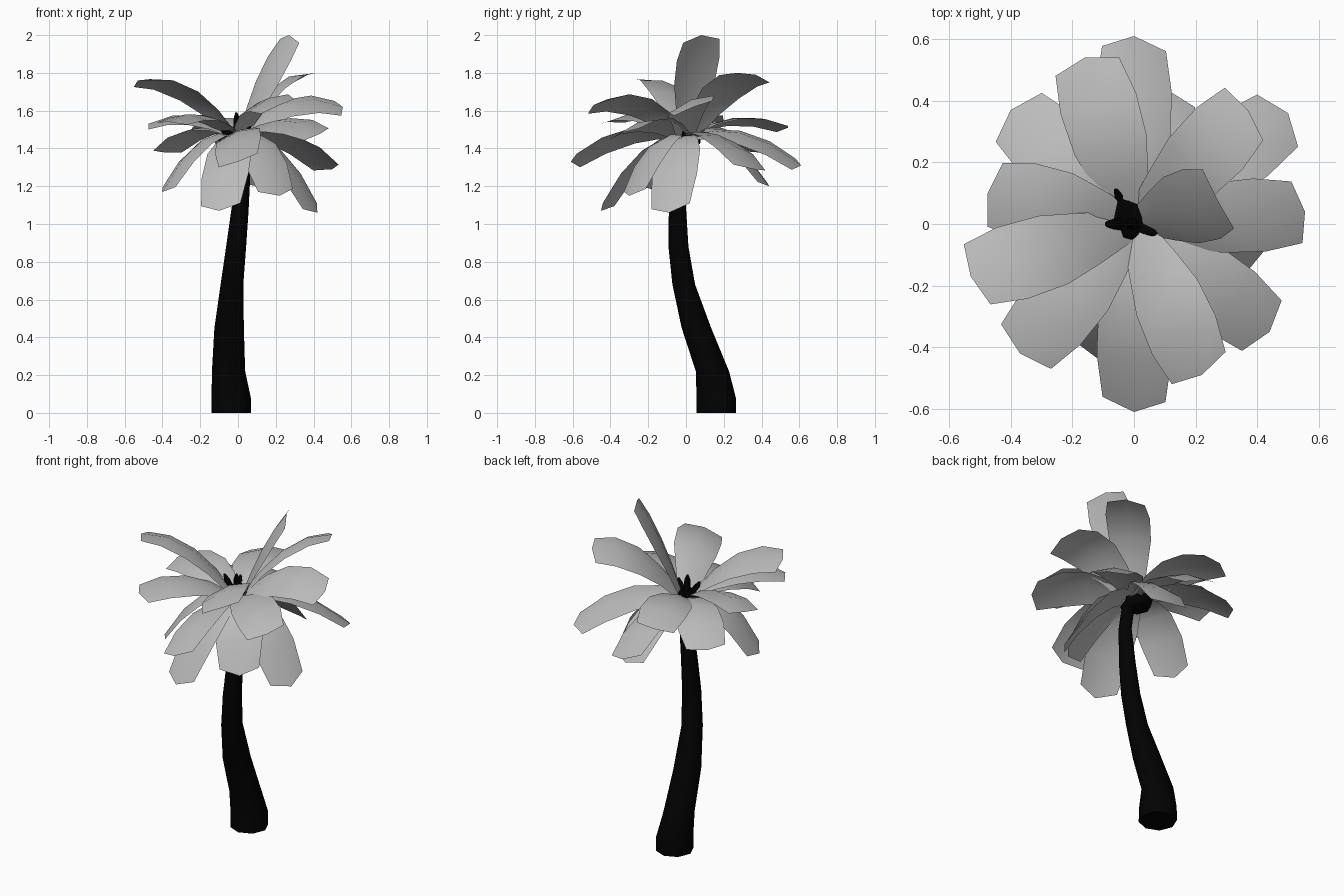
import bpy, bmesh, math
from mathutils import Vector

if "Cube" in bpy.data.objects:
    bpy.data.objects.remove(bpy.data.objects["Cube"])


def material(name, value):
    m = bpy.data.materials.new(name)
    m.use_nodes = True
    col = (value, value, value, 1)
    m.diffuse_color = col
    m.node_tree.nodes["Principled BSDF"].inputs["Base Color"].default_value = col
    return m


LEAF = material("pale grey leaf", 0.5)
BARK = material("black bark", 0.0005)


def add_object(name, bm, mat, angle=60):
    me = bpy.data.meshes.new(name)
    bm.to_mesh(me)
    bm.free()
    me.materials.append(mat)
    ob = bpy.data.objects.new(name, me)
    bpy.context.collection.objects.link(ob)
    bpy.ops.object.select_all(action="DESELECT")
    ob.select_set(True)
    bpy.context.view_layer.objects.active = ob
    bpy.ops.object.shade_smooth_by_angle(angle=math.radians(angle))
    return ob


def tube(name, stations, mat, sides=8):
    """Loft capped rings; each station is x, y, z, radius."""
    bm = bmesh.new()
    rings = []
    for x, y, z, r in stations:
        turns = [math.tau * i / sides for i in range(sides)]
        rings.append([bm.verts.new((x + r * math.cos(a), y + r * math.sin(a), z)) for a in turns])
    for a, b in zip(rings, rings[1:]):
        for i in range(sides):
            j = (i + 1) % sides
            bm.faces.new((a[i], a[j], b[j], b[i]))
    bm.faces.new(rings[0][::-1])
    bm.faces.new(rings[-1])
    return add_object(name, bm, mat)


def frond(name, tip, roll, lift, width=0.125):
    """Arched leaf blade with a shallow ridge, tilted about its own length."""
    tip = Vector(tip)
    flat = Vector((tip.x, tip.y, 0)).normalized()
    start = Vector((0, 0, 1.47)) + flat * 0.02
    bend = (start + tip) / 2 + Vector((0, 0, lift))
    across = Vector((flat.y, -flat.x, 0))
    normal = across.cross((tip - start).normalized())
    side = across * math.cos(roll) + normal * math.sin(roll)

    def along(s):
        return start * (1 - s) ** 2 + bend * (2 * s * (1 - s)) + tip * s * s

    bm = bmesh.new()
    rows = []
    for t, w in ((0, 0.42), (0.22, 0.72), (0.45, 0.98), (0.72, 1.03), (1, 0.87)):
        edge = along(t - 0.06 * t ** 6) - normal * 0.025 * w
        rows.append([bm.verts.new(p) for p in
                     (edge - side * width * w, along(t), edge + side * width * w)])
    for a, b in zip(rows, rows[1:]):
        for i in range(2):
            bm.faces.new((a[i], a[i + 1], b[i + 1], b[i]))
    bm.normal_update()
    if sum(f.normal.z for f in bm.faces) < 0:
        bmesh.ops.reverse_faces(bm, faces=bm.faces)
    return add_object(name, bm, LEAF)


# Curved trunk
tube("trunk", [
    (-0.036, 0.16, 0, 0.105), (-0.036, 0.16, 0.08, 0.104),
    (-0.05, 0.14, 0.22, 0.088), (-0.047, 0.055, 0.45, 0.078),
    (-0.032, -0.012, 0.68, 0.06), (-0.01, -0.04, 0.88, 0.053),
    (0.01, -0.045, 1.07, 0.046), (0.03, -0.04, 1.28, 0.036),
    (0.02, -0.025, 1.42, 0.035)], BARK)

# Flared crown and the young shoots on it
tube("crown", [(0.02, -0.025, 1.4, 0.035), (-0.02, -0.01, 1.425, 0.085),
               (-0.04, 0.02, 1.5, 0.065)], BARK)
for i, (x, y, z) in enumerate([(-0.09, 0.0, 1.57), (-0.06, 0.11, 1.53),
                               (0.07, -0.03, 1.54), (-0.01, 0.0, 1.59)]):
    tube(f"shoot_{i + 1}", [(x * 0.3, y * 0.3, 1.46, 0.025), (x * 0.8, y * 0.8, z - 0.03, 0.018),
                            (x, y, z, 0.006)], BARK, 5)

# Fronds by tier: arch height, then the tip and roll of each
tiers = {
    "upright": (0.1, [((0.27, 0.08, 2.0), -0.22)]),
    "upper": (0.2, [
        ((-0.53, -0.17, 1.76), -0.22), ((0.37, 0.37, 1.79), 0.28),
        ((0.555, 0.04, 1.62), -0.38), ((0.22, -0.49, 1.63), -0.38)]),
    "middle": (0.15, [
        ((-0.16, 0.54, 1.51), 0.15), ((-0.475, 0.1, 1.53), 0.2),
        ((-0.37, -0.42, 1.54), 0.05), ((0.44, -0.35, 1.48), -0.3)]),
    "lower": (0.17, [
        ((0, -0.61, 1.33), -0.35), ((0, 0.61, 1.31), -0.3),
        ((0.5, 0.36, 1.29), 0.15), ((-0.4, 0.37, 1.38), -0.05)]),
    "drooping": (0.22, [
        ((0.42, -0.09, 1.06), -0.2), ((-0.1, -0.45, 1.07), -0.1),
        ((0.22, -0.3, 1.15), -0.1), ((-0.4, -0.13, 1.17), 0),
        ((0.1, 0.44, 1.2), 0)]),
}
for label, (lift, group) in tiers.items():
    for i, (tip, roll) in enumerate(group):
        frond(f"{label}_frond_{i + 1}", tip, roll, lift)
